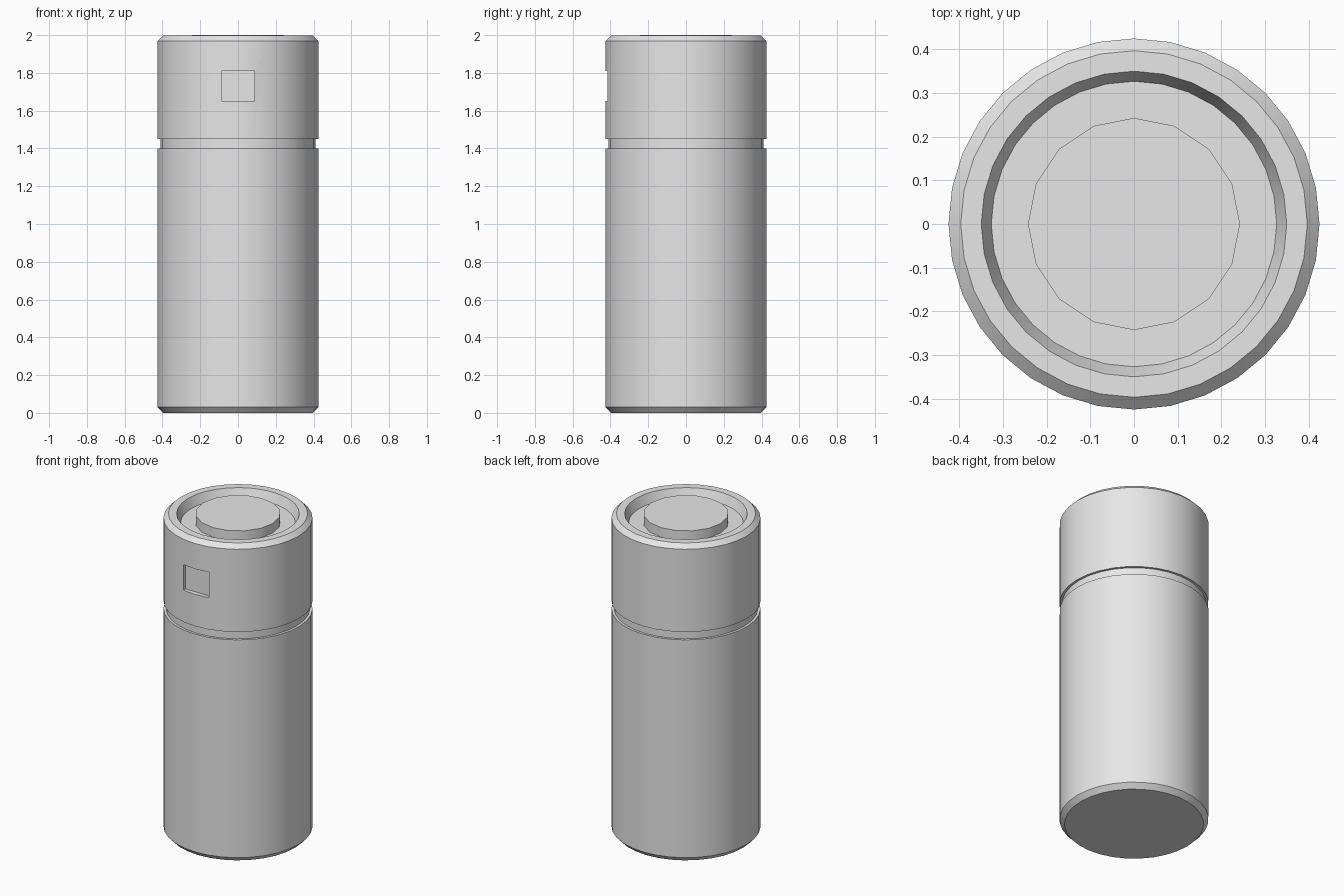
import bpy, bmesh
from math import sin, cos, pi

cube = bpy.data.objects.get("Cube")
if cube:
    bpy.data.objects.remove(cube, do_unlink=True)

grey = bpy.data.materials.new("plain grey")
grey.use_nodes = True
colour = (0.8, 0.8, 0.8, 1)
grey.diffuse_color = colour
grey.node_tree.nodes["Principled BSDF"].inputs["Base Color"].default_value = colour


def add_object(name, bm):
    bmesh.ops.recalc_face_normals(bm, faces=bm.faces)
    mesh = bpy.data.meshes.new(name)
    bm.to_mesh(mesh)
    bm.free()
    mesh.materials.append(grey)
    obj = bpy.data.objects.new(name, mesh)
    bpy.context.collection.objects.link(obj)
    return obj


def turned(name, profile, sides):
    """Closed solid of revolution from (radius, z) points, capped at both ends."""
    bm = bmesh.new()
    rings = [[bm.verts.new((r * sin(2 * pi * i / sides), r * cos(2 * pi * i / sides), z))
              for i in range(sides)] for r, z in profile]
    for low, high in zip(rings, rings[1:]):
        for i in range(sides):
            j = (i + 1) % sides
            bm.faces.new((low[i], low[j], high[j], high[i]))
    bm.faces.new(rings[0])
    bm.faces.new(rings[-1])
    return add_object(name, bm)


R, BEVEL, NECK = 0.425, 0.397, 0.41

# Lower body with chamfered foot
body = turned("body", [(BEVEL, 0), (R, 0.03), (R, 1.4), (NECK, 1.4)], 32)

# Narrow neck in the seam between body and lid
neck = turned("neck", [(NECK, 1.39), (NECK, 1.46)], 32)

# Lid with chamfered rim and a dished top
lid = turned("lid", [(NECK, 1.45), (R, 1.45), (R, 1.97), (BEVEL, 1.997),
                     (0.35, 1.997), (0.327, 1.94)], 32)

# Raised button in the dish
button = turned("button", [(0.243, 1.93), (0.243, 2.0)], 16)

# Square latch recess cut into the front of the lid
bm = bmesh.new()
bmesh.ops.create_cube(bm, size=1)
bmesh.ops.scale(bm, vec=(0.175, 0.1, 0.16), verts=bm.verts)
bmesh.ops.translate(bm, vec=(0, -0.445, 1.73), verts=bm.verts)
cutter = add_object("latch_cutter", bm)
cut = lid.modifiers.new("latch recess", 'BOOLEAN')
cut.operation = 'DIFFERENCE'
cut.solver = 'EXACT'
cut.object = cutter
bpy.context.view_layer.objects.active = lid
bpy.ops.object.modifier_apply(modifier=cut.name)
bpy.data.objects.remove(cutter, do_unlink=True)

# Smooth round walls, sharp rims
bpy.ops.object.select_all(action='DESELECT')
for obj in (body, neck, lid, button):
    obj.select_set(True)
bpy.ops.object.shade_smooth_by_angle(angle=pi / 6)
